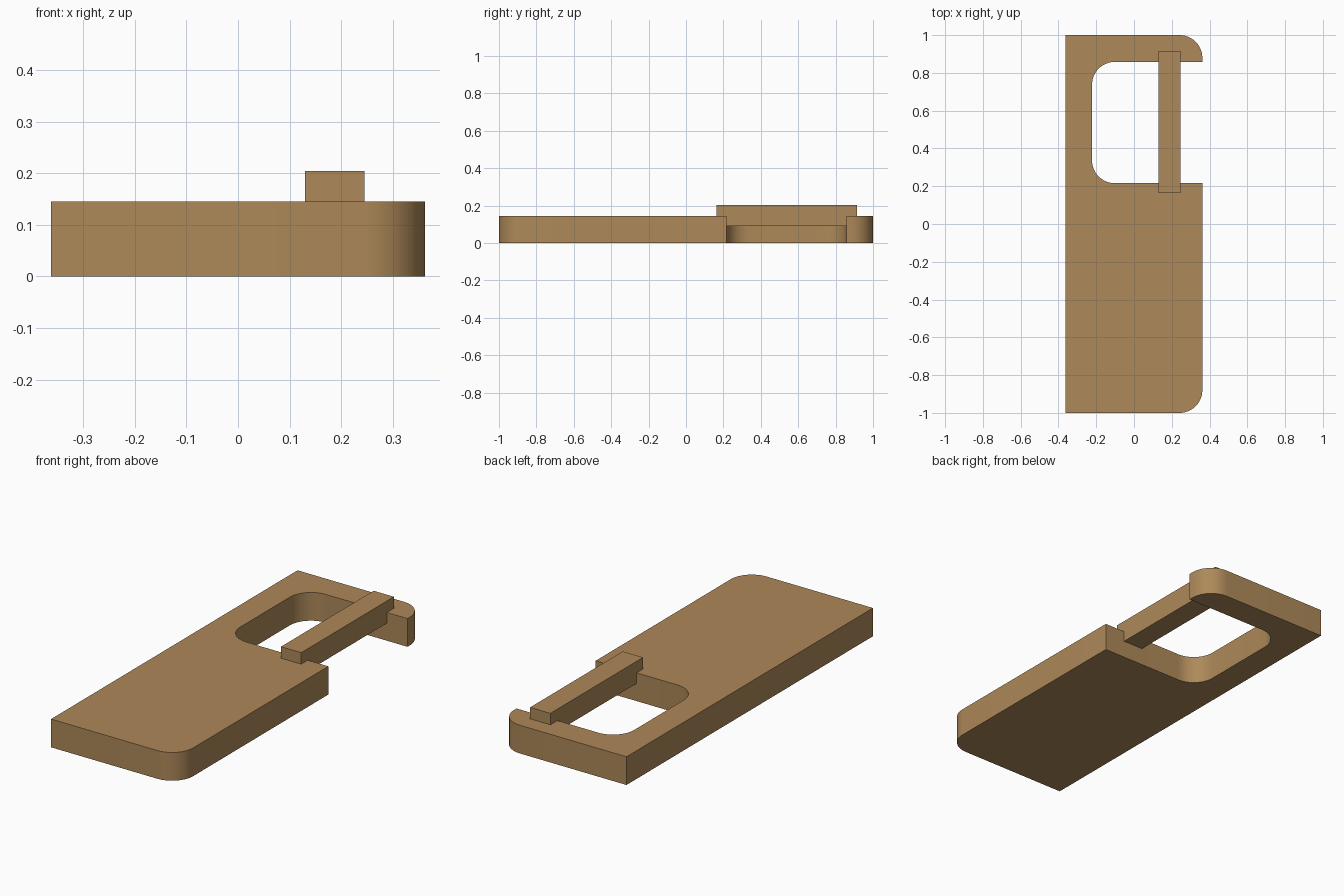
import bpy, bmesh, math

if "Cube" in bpy.data.objects:
    bpy.data.objects.remove(bpy.data.objects["Cube"])

wood = bpy.data.materials.new("warm brown")
wood.diffuse_color = (0.42, 0.25, 0.10, 1)
wood.use_nodes = True
wood.node_tree.nodes["Principled BSDF"].inputs["Base Color"].default_value = wood.diffuse_color


def arc(cx, cy, r, a0, a1, n=12):
    """Points on an arc, angles in degrees."""
    return [(cx + r * math.cos(math.radians(a0 + (a1 - a0) * i / n)),
             cy + r * math.sin(math.radians(a0 + (a1 - a0) * i / n)))
            for i in range(n + 1)]


def extrude(name, outline, z0, z1):
    """Solid prism from a counter-clockwise outline."""
    bm = bmesh.new()
    face = bm.faces.new([bm.verts.new((x, y, z0)) for x, y in outline])
    new = bmesh.ops.extrude_face_region(bm, geom=[face], use_keep_orig=True)["geom"]
    for v in new:
        if isinstance(v, bmesh.types.BMVert):
            v.co.z = z1
    bmesh.ops.recalc_face_normals(bm, faces=bm.faces)
    mesh = bpy.data.meshes.new(name)
    bm.to_mesh(mesh)
    bm.free()
    mesh.materials.append(wood)
    ob = bpy.data.objects.new(name, mesh)
    bpy.context.collection.objects.link(ob)
    bpy.ops.object.select_all(action='DESELECT')
    ob.select_set(True)
    bpy.context.view_layer.objects.active = ob
    bpy.ops.object.shade_smooth_by_angle(angle=math.radians(30))
    return ob


W, H, R = 0.362, 0.145, 0.12
low, high, inner = 0.216, 0.858, -0.222

# plate with rounded right corners and an open notch on the right side
outline = [(-W, -1)]
outline += arc(W - R, -1 + R, R, -90, 0)
outline += [(W, low)]
outline += arc(inner + R, low + R, R, 270, 180)
outline += arc(inner + R, high - R, R, 180, 90)
outline += [(W, high)]
outline += arc(W - R, 1 - R, R, 0, 90)
outline += [(-W, 1)]
extrude("plate", outline, 0, H)

# bar bridging the notch, let into the plate at both ends
x0, x1, y0, y1 = 0.13, 0.245, 0.163, 0.915
extrude("bridge_bar", [(x0, y0), (x1, y0), (x1, y1), (x0, y1)], 0.09, 0.204)
